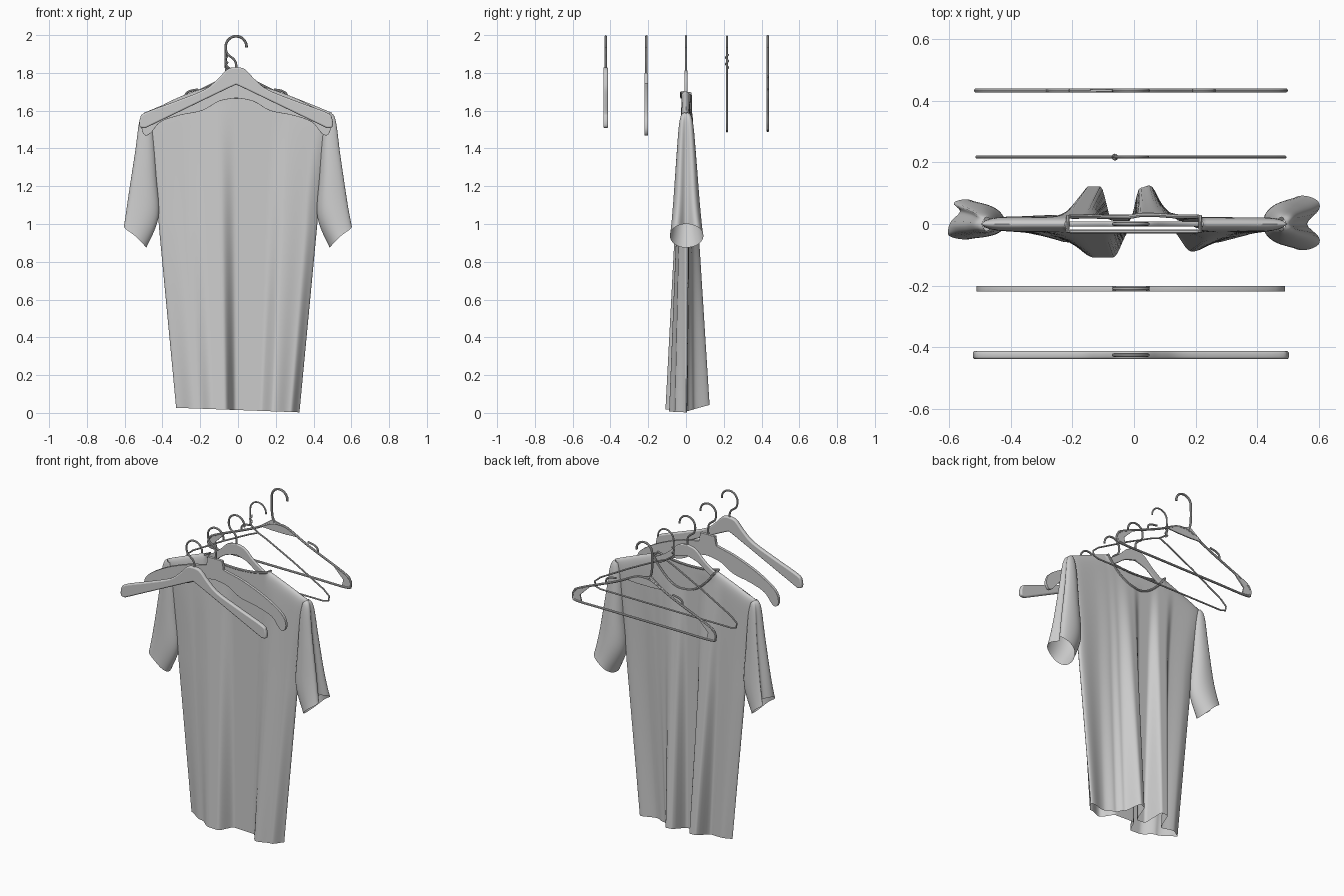
import bpy, bmesh
from math import sin, cos, pi, exp, sqrt, radians

if "Cube" in bpy.data.objects:
    bpy.data.objects.remove(bpy.data.objects["Cube"])

CX = -0.01  # hangers sit slightly left of centre


def smooth(pts, n=5, closed=False):
    """Catmull-Rom refinement of a 2D point list."""
    out, m = [], len(pts)
    get = (lambda i: pts[i % m]) if closed else (lambda i: pts[max(0, min(m - 1, i))])
    for i in range(m if closed else m - 1):
        a, b, c, d = (get(i + k) for k in (-1, 0, 1, 2))
        for j in range(n):
            t = j / n
            out.append(tuple(0.5 * (2 * q + (r - p) * t + (2 * p - 5 * q + 4 * r - s) * t * t
                             + (3 * q - p - 3 * r + s) * t ** 3) for p, q, r, s in zip(a, b, c, d)))
    return out if closed else out + [pts[-1]]


def finish(ob, angle=40):
    bpy.ops.object.select_all(action='DESELECT')
    ob.select_set(True)
    bpy.context.view_layer.objects.active = ob
    if ob.type == 'CURVE':
        bpy.ops.object.convert(target='MESH')
        ob = bpy.context.object
    bpy.ops.object.shade_smooth_by_angle(angle=radians(angle))
    return ob


def curve(name, pts, closed, dims):
    cu = bpy.data.curves.new(name, 'CURVE')
    cu.dimensions = dims
    sp = cu.splines.new('POLY')
    sp.points.add(len(pts) - 1)
    for p, co in zip(sp.points, pts):
        p.co = (*co, 1)
    sp.use_cyclic_u = closed
    ob = bpy.data.objects.new(name, cu)
    bpy.context.collection.objects.link(ob)
    return ob


def tube(name, pts, y, r, closed=False):
    pts3 = [(p[0] + CX, y, p[1]) if len(p) == 2 else p for p in pts]
    ob = curve(name, pts3, closed, '3D')
    ob.data.bevel_depth, ob.data.bevel_resolution = r, 2
    ob.data.use_fill_caps = True
    return finish(ob)


def plate(name, outline, y, thick, bevel):
    ob = curve(name, [(x + CX, z, 0) for x, z in outline], True, '2D')
    cu = ob.data
    cu.fill_mode = 'BOTH'
    cu.extrude, cu.bevel_depth, cu.bevel_resolution = thick / 2 - bevel, bevel, 2
    cu.offset = -bevel
    ob.rotation_euler = (pi / 2, 0, 0)
    ob.location.y = y
    return finish(ob)


def mirrored(half):
    """Half outline, top centre to bottom centre, completed on the left."""
    return half + [(-x, z) for x, z in reversed(half[1:-1])]


def hook(name, y, tail, r=0.006):
    arc = [(0.055 * cos(a), 1.939 + 0.055 * sin(a)) for a in (radians(-5 + 185 * i / 16) for i in range(17))]
    tube(name, arc + smooth([(-0.055, 1.93)] + tail, 4), y, r)


CENTRE_TAIL = [(-0.046, 1.90), (-0.012, 1.872), (0, 1.845), (0, 1.79)]

# Wooden hanger at the front
wood = smooth([(0, 1.83), (0.045, 1.82), (0.1, 1.765), (0.17, 1.71), (0.32, 1.65), (0.48, 1.59),
               (0.508, 1.56), (0.51, 1.515), (0.48, 1.508)], 5)
plate("wooden_hanger", mirrored(wood + [(0.04, 1.72), (0, 1.738)]), -0.425, 0.026, 0.008)
hook("wooden_hanger_hook", -0.425, CENTRE_TAIL)

# Flat contoured hanger with a square neck
flat = [(0, 1.8), (0.05, 1.8), (0.06, 1.745)] + smooth(
    [(0.09, 1.737), (0.2, 1.71), (0.35, 1.65), (0.47, 1.575), (0.5, 1.51), (0.482, 1.47), (0.45, 1.483),
     (0.4, 1.54), (0.3, 1.575), (0.18, 1.60), (0.09, 1.65), (0, 1.667)], 4)
plate("flat_hanger", mirrored(flat), -0.21, 0.018, 0.001)
hook("flat_hanger_hook", -0.21, CENTRE_TAIL)

# Hanger inside the shirt
inner = smooth([(0, 1.815), (0.06, 1.80), (0.12, 1.745), (0.2, 1.69), (0.34, 1.63), (0.47, 1.57), (0.48, 1.53),
                (0.45, 1.53), (0.3, 1.59), (0.15, 1.67), (0.08, 1.72), (0, 1.745)], 4)
plate("shirt_hanger", mirrored(inner), 0, 0.016, 0.005)
hook("shirt_hanger_hook", 0, CENTRE_TAIL)

# Wire hanger with a twisted neck
wire = [(0.0, 1.80), (0.06, 1.775), (0.25, 1.68), (0.46, 1.565), (0.5, 1.53), (0.495, 1.5), (0.46, 1.49), (0.2, 1.49), (0, 1.49)]
tube("wire_hanger_frame", mirrored(wire), 0.217, 0.005, True)
hook("wire_hanger_hook", 0.217, [(-0.055, 1.85), (-0.035, 1.825), (0, 1.80)], 0.005)
coil = [(CX - 0.052 + 0.007 * cos(i * 0.4), 0.217 + 0.007 * sin(i * 0.4), 1.82 + i * 0.0022) for i in range(36)]
tube("wire_hanger_twist", coil, 0, 0.004)

# Tubular plastic hanger with strap hooks, centre gusset and end plates
frame = smooth([(0, 1.77), (0.06, 1.76), (0.2, 1.69), (0.45, 1.585), (0.495, 1.55), (0.5, 1.515), (0.47, 1.495), (0.25, 1.495), (0, 1.495)], 4)
tube("plastic_hanger_frame", mirrored(frame), 0.433, 0.007, True)
hook("plastic_hanger_hook", 0.433, [(-0.055, 1.85), (-0.048, 1.80), (-0.03, 1.765)], 0.007)
plate("plastic_hanger_gusset", [(-0.14, 1.725), (-0.05, 1.79), (0.05, 1.765), (0.14, 1.725), (0.05, 1.72), (-0.05, 1.72)], 0.433, 0.008, 0.001)
for side, s in (("left", -1), ("right", 1)):
    plate(side + "_plastic_end_plate", [(s * x, z) for x, z in
          [(0.38, 1.61), (0.46, 1.58), (0.5, 1.54), (0.495, 1.505), (0.44, 1.5), (0.45, 1.54)]], 0.433, 0.008, 0.001)
    tube(side + "_strap_hook", [(s * x, z) for x, z in
         smooth([(0.27, 1.665), (0.265, 1.69), (0.24, 1.705), (0.2, 1.712)], 4)], 0.433, 0.006)


# ---- Shirt ----
def lookup(table, x):
    """Cosine-eased interpolation in a small table."""
    for (a, p), (b, q) in zip(table, table[1:]):
        if x <= b:
            t = max(0, (x - a) / (b - a))
            return p + (q - p) * (0.5 - 0.5 * cos(pi * t))
    return table[-1][1]


FRONT = [(-0.33, 0), (-0.22, -0.05), (-0.13, -0.1), (-0.07, -0.1), (-0.01, -0.01), (0.12, -0.01), (0.19, -0.08), (0.28, -0.05), (0.33, 0)]
BACK = [(-0.33, 0), (-0.27, 0.02), (-0.19, 0.01), (-0.15, 0.115), (-0.11, 0.115), (-0.07, 0.0), (-0.015, 0.0), (0.02, 0.11),
        (0.05, 0.118), (0.11, 0.03), (0.15, 0.0), (0.22, -0.025), (0.33, 0)]
NECK = 0.21


def width(z):
    return 0.325 + 0.095 * min(1, z / 1.0) + 0.075 * max(0, (z - 1.0) / 0.58) ** 1.5


def top_edge(x, low):
    ax = abs(x)
    if ax < NECK:
        return low + (1.70 - low) * (ax / NECK) ** 2.2
    return 1.70 - (ax - NECK) * 0.39


def cloth(u, v, sign):
    xt = 0.495 * u
    zt = top_edge(xt, 1.67 if sign < 0 else 1.54)
    fold = lookup(FRONT if sign < 0 else BACK, 0.33 * u)
    hem = 0.015 - 0.012 * u + 0.25 * max(0, fold)
    z = hem + (zt - hem) * v
    g = max(0, 1 - z / 1.64)
    h = 0.024 * sqrt(max(0, 1 - abs(u) ** 20))
    if abs(xt) >= NECK:
        h *= sqrt(max(0, 1 - v ** 60))
    h *= 1 - 0.6 * g
    return (u * width(z), sign * h + fold * g, z)


def mesh(name, bm):
    bmesh.ops.remove_doubles(bm, verts=bm.verts, dist=0.0004)
    bmesh.ops.recalc_face_normals(bm, faces=bm.faces)
    me = bpy.data.meshes.new(name)
    bm.to_mesh(me)
    bm.free()
    ob = bpy.data.objects.new(name, me)
    bpy.context.collection.objects.link(ob)
    return finish(ob, 70)


def skin(bm, rows, closed=False):
    vs = [[bm.verts.new(p) for p in r] for r in rows]
    for a, b in zip(vs, vs[1:]):
        n = len(a)
        for i in range(n if closed else n - 1):
            j = (i + 1) % n
            bm.faces.new((a[i], a[j], b[j], b[i]))


# Body: front and back panels meeting at the sides and shoulders
NU = 110
us = [-1 + 2 * i / NU for i in range(NU + 1)]
us = [sin(u * pi / 2) * 0.4 + u * 0.6 for u in us]
vs = [1 - (1 - i / 40) ** 1.8 for i in range(41)]
bm = bmesh.new()
for sign in (-1, 1):
    skin(bm, [[cloth(u, v, sign) for u in us] for v in vs])
mesh("shirt_body", bm)

# Collar band around the neckline
cu_ = [u for u in us if abs(0.495 * u) < NECK]
tube("shirt_collar", [cloth(u, 1, -1) for u in cu_] + [cloth(u, 1, 1) for u in reversed(cu_)], 0, 0.007, True)

# Sleeves: tubes flaring toward an angled, folded cuff (dents: angle, depth, width)
OUTER = [(0.49, 1.59), (0.52, 1.555), (0.545, 1.38), (0.58, 1.15), (0.60, 1.0)]
INNER = [(0.465, 1.575), (0.445, 1.48), (0.43, 1.25), (0.42, 1.04), (0.485, 0.875)]
for side, s, front_r, back_r, dent in (("left", -1, 0.05, 0.08, 0.55), ("right", 1, 0.085, 0.092, 0)):
    rows = []
    outer, inn = smooth(OUTER, 6), smooth(INNER, 6)
    for i, (o, n) in enumerate(zip(outer, inn)):
        k = i / (len(outer) - 1)
        row = []
        for j in range(48):
            a = 2 * pi * j / 48
            w = 0.5 + 0.5 * cos(a)
            d = min(a, 2 * pi - a)
            e = abs((a - dent + pi) % (2 * pi) - pi)
            x = n[0] + (o[0] - n[0]) * w - 0.04 * k * exp(-(e / 0.35) ** 2) + 0.02 * k * exp(-((d - 0.9) / 0.5) ** 2)
            r = back_r if a < pi else front_r
            row.append((s * x, (0.022 + (r - 0.022) * k) * sin(a), n[1] + (o[1] - n[1]) * w))
        rows.append(row)
    bm = bmesh.new()
    skin(bm, rows, True)
    mesh(side + "_sleeve", bm)
